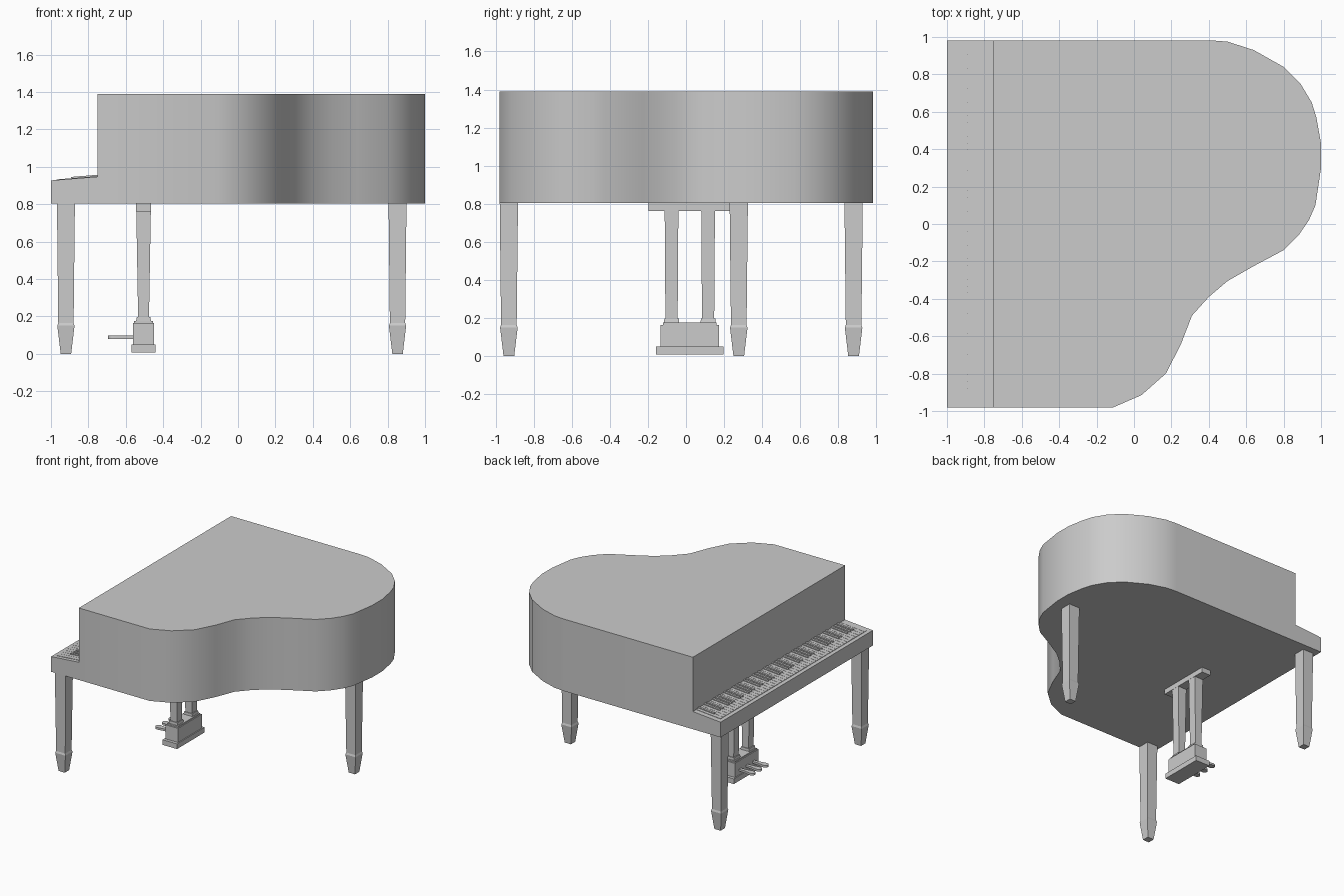
import bpy, bmesh, math
from mathutils import Vector

if "Cube" in bpy.data.objects:
    bpy.data.objects.remove(bpy.data.objects["Cube"])


def finish(name, bm, smooth=False):
    bmesh.ops.recalc_face_normals(bm, faces=bm.faces[:])
    me = bpy.data.meshes.new(name)
    bm.to_mesh(me)
    bm.free()
    ob = bpy.data.objects.new(name, me)
    bpy.context.collection.objects.link(ob)
    if smooth:
        bpy.ops.object.select_all(action='DESELECT')
        ob.select_set(True)
        bpy.context.view_layer.objects.active = ob
        bpy.ops.object.shade_smooth_by_angle(angle=math.radians(35))
    return ob


def prism(bm, pts, axis, a, b):
    """Extrude a 2D outline along z (xy points) or y (xz points) from a to b."""
    to3d = (lambda p: (p[0], p[1], a)) if axis == 'z' else (lambda p: (p[0], a, p[1]))
    face = bm.faces.new([bm.verts.new(to3d(p)) for p in pts])
    new = bmesh.ops.extrude_face_region(bm, geom=[face])['geom']
    step = Vector((0, 0, b - a)) if axis == 'z' else Vector((0, b - a, 0))
    bmesh.ops.translate(bm, vec=step, verts=[v for v in new if isinstance(v, bmesh.types.BMVert)])


def loft(name, cx, cy, sections):
    """Stack of rectangular sections (z, half x, half y)."""
    bm = bmesh.new()
    rings = [[bm.verts.new((cx + sx * hx, cy + sy * hy, z))
              for sx, sy in ((-1, -1), (1, -1), (1, 1), (-1, 1))] for z, hx, hy in sections]
    for lo, hi in zip(rings, rings[1:]):
        for i in range(4):
            j = (i + 1) % 4
            bm.faces.new((lo[i], lo[j], hi[j], hi[i]))
    bm.faces.new(rings[0])
    bm.faces.new(rings[-1])
    return finish(name, bm)


# Main case with the curved side
outline = [(-0.75, 0.982), (0.41, 0.982), (0.50, 0.975), (0.64, 0.93), (0.80, 0.84),
           (0.89, 0.75), (0.95, 0.65), (0.975, 0.57), (1.0, 0.43), (1.0, 0.30),
           (0.97, 0.10), (0.935, 0.02), (0.88, -0.06), (0.80, -0.14), (0.64, -0.225),
           (0.50, -0.305), (0.40, -0.39), (0.31, -0.49), (0.25, -0.645), (0.17, -0.80),
           (0.04, -0.915), (-0.11, -0.98), (-0.75, -0.98)]
bm = bmesh.new()
prism(bm, outline, 'z', 0.803, 1.39)
finish("case", bm, smooth=True)


# Sloping key bed
def slope(x):
    return 0.927 + (x + 1.0) * 0.08


bm = bmesh.new()
prism(bm, [(-1, 0.803), (-0.75, 0.803), (-0.75, slope(-0.75)), (-1, slope(-1))], 'y', -0.98, 0.982)
finish("key_bed", bm)


# Keyboard: 52 white keys, black keys in the usual twos and threes
def key(bm, front, y, width, height):
    prism(bm, [(front, 0.90), (-0.75, 0.90), (-0.75, slope(-0.75) + height),
               (front, slope(front) + height)], 'y', y - width / 2, y + width / 2)


first, pitch = 0.942, 0.0364
white, black = bmesh.new(), bmesh.new()
for i in range(52):
    key(white, -0.97, first - (i + 0.5) * pitch, pitch - 0.002, 0.003)
    if i and i % 7 in (0, 1, 3, 4, 6):
        key(black, -0.893, first - i * pitch, 0.018, 0.010)
finish("white_keys", white)
finish("black_keys", black)

# Three tapered legs with flared feet
for name, x, y in (("front_leg_right", -0.92, -0.93), ("front_leg_left", -0.92, 0.88),
                   ("tail_leg", 0.853, 0.277)):
    loft(name, x, y, [(0, 0.028, 0.028), (0.15, 0.046, 0.046), (0.165, 0.041, 0.041),
                      (0.81, 0.048, 0.048)])

# Pedal lyre: top plate, two posts, stepped box
LX, LY = -0.505, 0.02
loft("lyre_top_plate", LX, LY, [(0.762, 0.04, 0.218), (0.805, 0.04, 0.218)])
for side in (-1, 1):
    y = LY + side * 0.096
    loft("lyre_post", LX, y, [(0.19, 0.029, 0.032), (0.77, 0.039, 0.036)])
    loft("lyre_post_foot", LX, y, [(0.165, 0.042, 0.04), (0.197, 0.036, 0.038)])
loft("pedal_box", LX, LY, [(0.045, 0.057, 0.153), (0.165, 0.057, 0.153)])
loft("pedal_box_top", LX, LY, [(0.16, 0.05, 0.14), (0.176, 0.05, 0.14)])
loft("pedal_box_base", LX, LY, [(0.008, 0.065, 0.178), (0.05, 0.065, 0.178)])

# Three rounded pedals
for k in (-1, 0, 1):
    y = LY + k * 0.085
    pts = [(-0.55, y + 0.012), (-0.61, y + 0.014)]
    pts += [(-0.665 - 0.03 * math.sin(math.pi * t / 8), y + 0.024 * math.cos(math.pi * t / 8))
            for t in range(9)]
    pts += [(-0.61, y - 0.014), (-0.55, y - 0.012)]
    bm = bmesh.new()
    prism(bm, pts, 'z', 0.08, 0.097)
    finish("pedal", bm, smooth=True)
